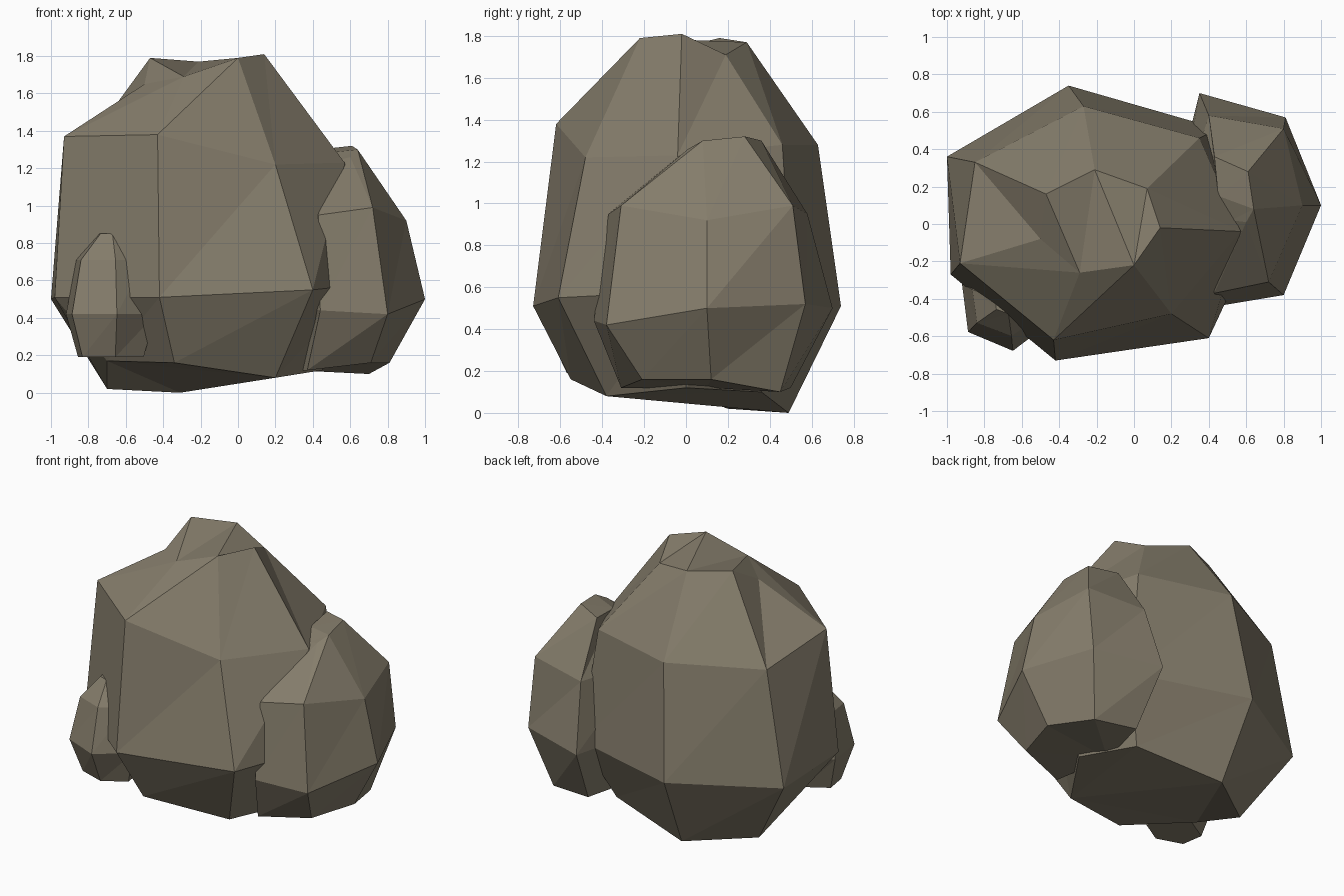
import bpy
import bmesh
from math import cos, sin, tau
from mathutils import Vector

default_cube = bpy.data.objects.get("Cube")
if default_cube:
    bpy.data.objects.remove(default_cube, do_unlink=True)

# One weathered stone colour for the whole cluster
stone = bpy.data.materials.new("warm_grey_stone")
stone.use_nodes = True
stone_colour = (0.235, 0.205, 0.148, 1)
stone.diffuse_color = stone_colour
shader = stone.node_tree.nodes["Principled BSDF"]
shader.inputs["Base Color"].default_value = stone_colour
shader.inputs["Roughness"].default_value = 0.9


def even_ring(centre, radius_x, radius_y, height, sides, turn):
    """Points of one level, spaced evenly round an ellipse."""
    points = []
    for side in range(sides):
        angle = turn + tau * side / sides
        points.append((centre[0] + radius_x * cos(angle),
                       centre[1] + radius_y * sin(angle), height))
    return points


def build_boulder(name, levels):
    """Skin horizontal levels, lowest first, into a faceted closed stone."""
    mesh = bmesh.new()
    rings = [[mesh.verts.new(Vector(point)) for point in level] for level in levels]
    sides = len(rings[0])
    for lower, upper in zip(rings, rings[1:]):
        for side in range(sides):
            following = (side + 1) % sides
            mesh.faces.new((lower[side], lower[following], upper[following]))
            mesh.faces.new((lower[side], upper[following], upper[side]))
    caps = [mesh.faces.new(rings[-1]), mesh.faces.new(rings[0][::-1])]
    bmesh.ops.triangulate(mesh, faces=caps)
    bmesh.ops.recalc_face_normals(mesh, faces=mesh.faces[:])
    data = bpy.data.meshes.new(name)
    mesh.to_mesh(data)
    mesh.free()
    data.materials.append(stone)
    boulder = bpy.data.objects.new(name, data)
    bpy.context.scene.collection.objects.link(boulder)
    return boulder


# Main boulder: seven-sided, with a tilted crown
main_foot = [(-.7, -.22, .17), (-.34, -.55, .16), (.2, -.38, .08), (.45, 0, .12),
             (.28, .36, .1), (-.31, .49, 0), (-.7, .2, .02)]
main_belly = [(-.98, -.27, .51), (-.42, -.73, .51), (.4, -.61, .55), (.67, -.03, .58),
              (.45, .51, .5), (-.35, .74, .51), (-1, .36, .5)]
main_shoulder = [(-.93, -.21, 1.37), (-.43, -.62, 1.38), (.2, -.48, 1.22), (.57, -.04, 1.23),
                 (.35, .46, 1.28), (-.27, .63, 1.28), (-.85, .33, 1.27)]
main_crown = [(-.5, -.08, 1.65), (-.29, -.26, 1.69), (0, -.22, 1.79), (.14, -.02, 1.81),
              (.07, .19, 1.71), (-.21, .29, 1.77), (-.47, .16, 1.79)]
build_boulder("main_boulder", [main_foot, main_belly, main_shoulder, main_crown])

# Side boulder: six-sided, its inner side buried in the main one
side_foot = [(.37, -.31, .12), (.71, -.21, .16), (.81, .12, .16),
             (.7, .45, .1), (.4, .5, .12), (.3, .1, .12)]
side_belly = [(.44, -.44, .44), (.8, -.38, .42), (1, .1, .5),
              (.81, .57, .52), (.35, .7, .5), (.2, .1, .5)]
side_shoulder = [(.43, -.37, .95), (.72, -.31, .99), (.9, .1, .92),
                 (.8, .51, .99), (.4, .58, .95), (.25, .1, .95)]
side_crown = [(.52, .02, 1.24), (.6, .01, 1.26), (.64, .08, 1.3),
              (.61, .28, 1.32), (.43, .36, 1.3), (.45, .15, 1.28)]
build_boulder("side_boulder", [side_foot, side_belly, side_shoulder, side_crown])

# Small stone: a regular six-sided lump leaning on the front corner
small_centre = (-.68, -.42)
small_profile = [(.19, .15, .19), (.26, .26, .42), (.2, .18, .71), (.07, .06, .85)]
small_turn = tau * .27
build_boulder("small_stone", [
    even_ring(small_centre, width, depth, height, 6, small_turn)
    for width, depth, height in small_profile])
